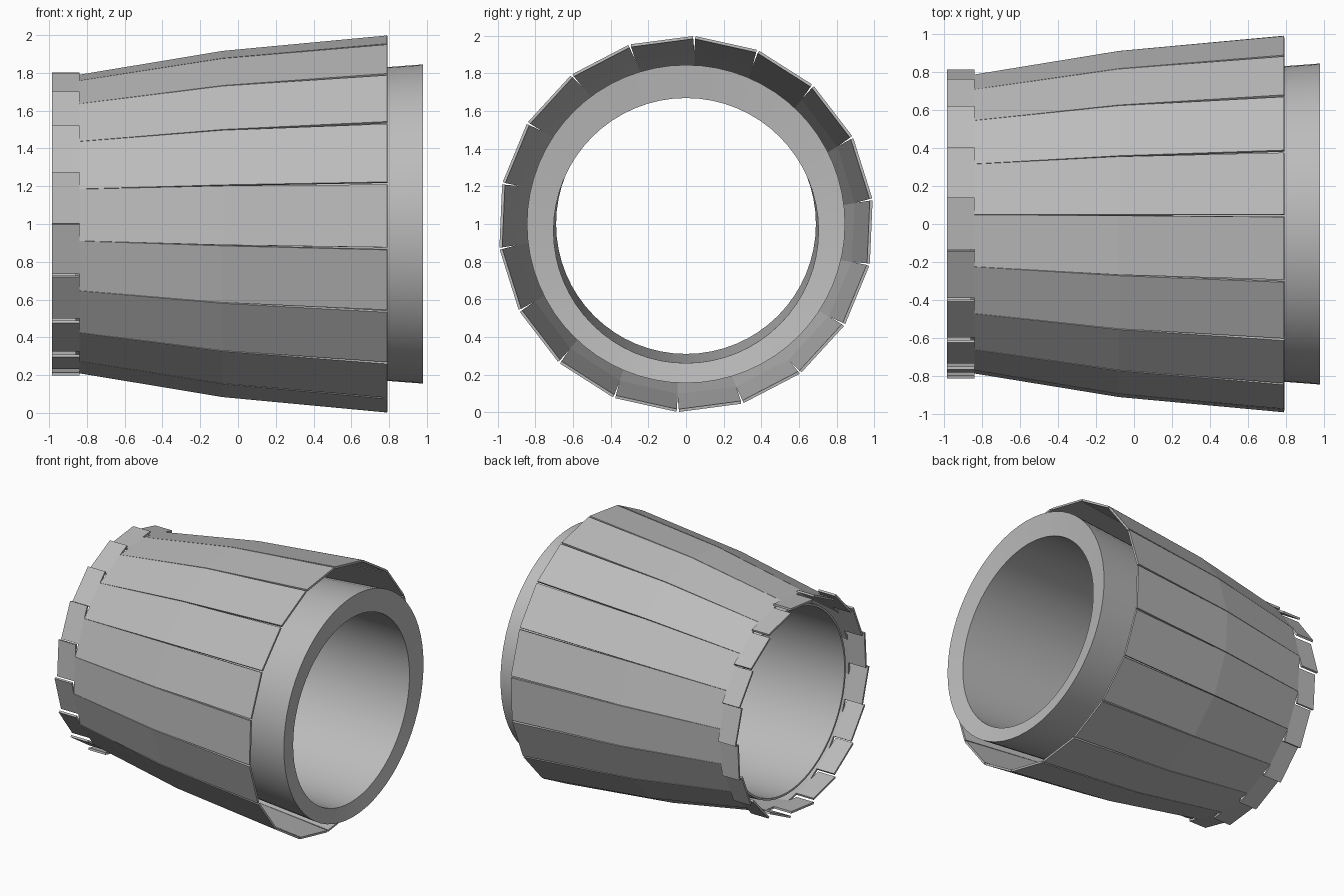
import bpy, bmesh, math

cube = bpy.data.objects.get("Cube")
if cube:
    bpy.data.objects.remove(cube)

GREY = (0.5, 0.5, 0.5, 1)
metal = bpy.data.materials.new("grey metal")
metal.use_nodes = True
metal.diffuse_color = GREY
metal.node_tree.nodes["Principled BSDF"].inputs["Base Color"].default_value = GREY

PETALS = 18
STEP = 360 / PETALS


def finish(bm, name):
    mesh = bpy.data.meshes.new(name)
    bm.to_mesh(mesh)
    bm.free()
    mesh.materials.append(metal)
    return mesh


def place(mesh, name, turn=0):
    obj = bpy.data.objects.new(name, mesh)
    obj.location.z = 1
    obj.rotation_euler.x = math.radians(turn)
    bpy.context.collection.objects.link(obj)
    return obj


def petal_mesh():
    """One flat nozzle petal with a sideways shifted locking tab."""
    bm = bmesh.new()

    def point(x, r, start, angle):
        # Points stay on the flat chord of the petal
        mid = start + STEP / 2
        reach = r * math.cos(math.radians(STEP / 2)) / math.cos(math.radians(angle - mid))
        a = math.radians(angle)
        return bm.verts.new((x, reach * math.cos(a), reach * math.sin(a)))

    # Stations: x, corner radius, start angle, half gap
    stations = [(0.79, 1.0, 7.5, 0.4), (-0.08, 0.918, 7.1, 0.15), (-0.84, 0.792, 6.5, 0.05)]
    rows = [(point(x, r, s, s + g), point(x, r, s, s + STEP - g)) for x, r, s, g in stations]
    _, r, s, _ = stations[-1]
    root = [point(-0.84, r, s, a) for a in (0.2, STEP - 0.2)]
    tip = [point(-0.985, r, s, a) for a in (0.2, STEP - 0.2)]
    (a0, a1), (b0, b1), (c0, c1) = rows
    bm.faces.new((a0, a1, b1, b0))
    bm.faces.new((b0, b1, c1, root[1], c0))
    bm.faces.new((root[0], c0, root[1], tip[1], tip[0]))
    for f in bm.faces:
        f.normal_update()
        if f.normal.y * f.calc_center_median().y + f.normal.z * f.calc_center_median().z < 0:
            f.normal_flip()
    return finish(bm, "petal")


def sleeve_mesh(sides=64):
    """Conical sleeve with a slightly lowered inner bore."""
    bm = bmesh.new()
    # Rings: x, radius, vertical shift
    rings = [(-0.86, 0.705, 0), (0.98, 0.845, 0), (0.96, 0.704, -0.035), (-0.86, 0.69, 0.0)]
    loops = []
    for x, r, dz in rings:
        angles = [math.tau * i / sides for i in range(sides)]
        loops.append([bm.verts.new((x, r * math.cos(a), r * math.sin(a) + dz)) for a in angles])
    for k, loop in enumerate(loops):
        after = loops[(k + 1) % len(loops)]
        for i in range(sides):
            j = (i + 1) % sides
            bm.faces.new((loop[i], loop[j], after[j], after[i]))
    bmesh.ops.recalc_face_normals(bm, faces=bm.faces)
    return finish(bm, "inner_sleeve")


parts = [place(sleeve_mesh(), "inner_sleeve")]
shared = petal_mesh()
for k in range(PETALS):
    petal = place(shared, f"petal_{k + 1}", k * STEP)
    thick = petal.modifiers.new("thickness", 'SOLIDIFY')
    thick.thickness = 0.015
    thick.offset = -1
    parts.append(petal)

# Smooth curved surfaces, keep hard edges
for obj in (parts[0], parts[1]):
    bpy.ops.object.select_all(action='DESELECT')
    obj.select_set(True)
    bpy.context.view_layer.objects.active = obj
    if obj.data.users == 1:
        bpy.ops.object.shade_smooth_by_angle(angle=math.radians(30))
